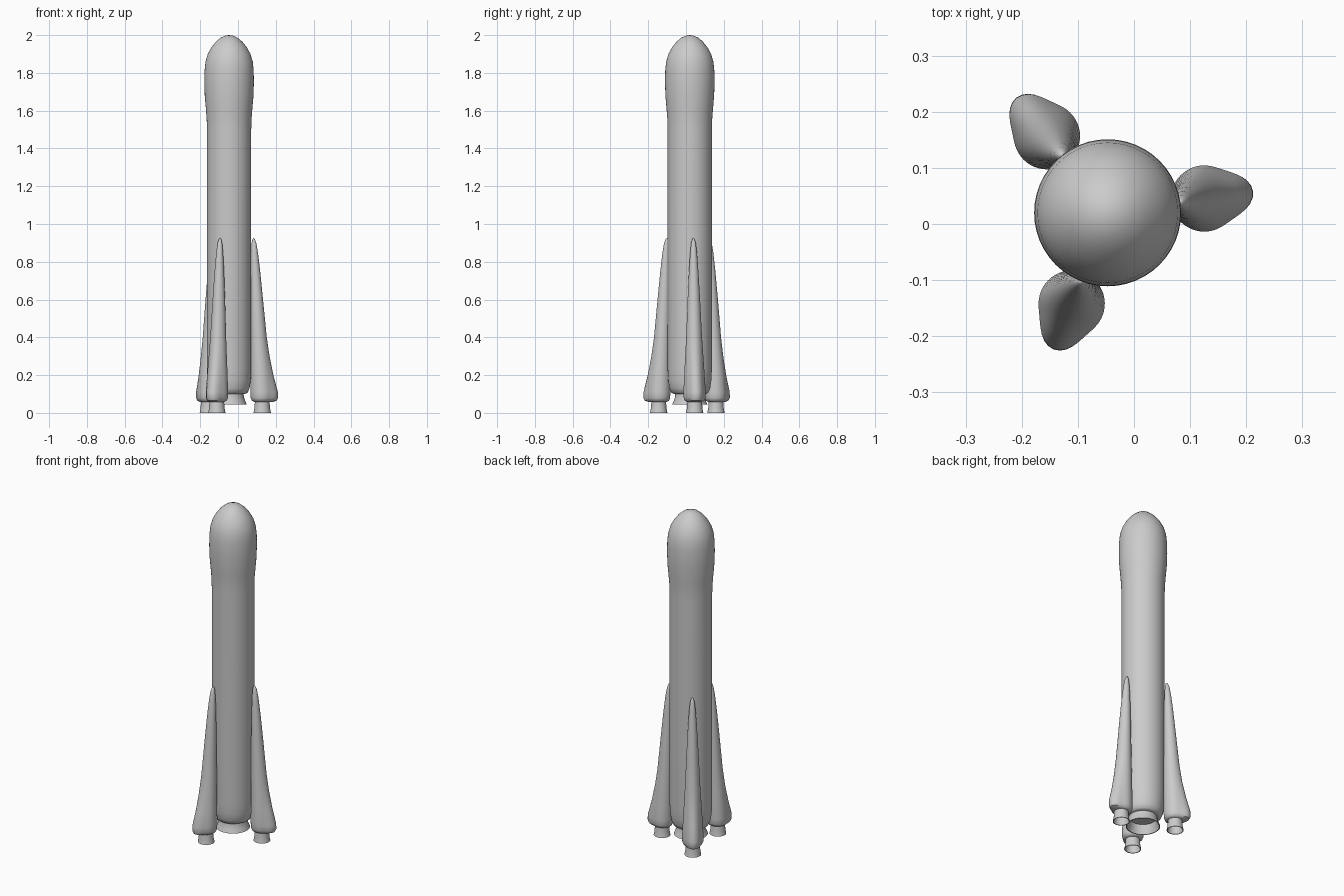
import bpy, math
from mathutils import Vector

if "Cube" in bpy.data.objects:
    bpy.data.objects.remove(bpy.data.objects["Cube"])

AXIS = Vector((-0.047, 0.02, 0))
SIDES = 48

grey = bpy.data.materials.new("light_grey")
grey.use_nodes = True
GREY = (0.6, 0.6, 0.6, 1)
grey.diffuse_color = GREY
grey.node_tree.nodes["Principled BSDF"].inputs["Base Color"].default_value = GREY


def loft(name, rings, location, turn=0.0):
    """Skin a stack of closed rings; a ring may shrink to a single point."""
    verts, faces = [], []
    for ring in rings:
        verts += ring
    for r in range(len(rings) - 1):
        for i in range(SIDES):
            j = (i + 1) % SIDES
            a, b = r * SIDES, (r + 1) * SIDES
            faces.append((a + i, a + j, b + j, b + i))
    mesh = bpy.data.meshes.new(name)
    mesh.from_pydata(verts, [], faces)
    mesh.materials.append(grey)
    obj = bpy.data.objects.new(name, mesh)
    bpy.context.collection.objects.link(obj)
    obj.location = location
    obj.rotation_euler.z = turn
    # merge the pole points and shade
    bpy.ops.object.select_all(action='DESELECT')
    obj.select_set(True)
    bpy.context.view_layer.objects.active = obj
    bpy.ops.object.mode_set(mode='EDIT')
    bpy.ops.mesh.select_all(action='SELECT')
    bpy.ops.mesh.remove_doubles(threshold=0.00001)
    bpy.ops.object.mode_set(mode='OBJECT')
    bpy.ops.object.shade_smooth_by_angle(angle=math.radians(40))
    return obj


def section(z, inner, width, fin=0.0):
    """Round section starting at x = inner, drawn out into a fin along +x."""
    ring = []
    for i in range(SIDES):
        a = math.tau * i / SIDES
        r = width + fin * max(0, math.cos(a)) ** 6
        ring.append((inner + width + r * math.cos(a), r * math.sin(a), z))
    return ring


def turned(profile, centre=0.0):
    return [section(z, centre - r, r) for r, z in profile]


# core stage with bulged nose fairing
loft("core_body", turned([
    (0, 0.1), (0.085, 0.1), (0.098, 0.107), (0.108, 0.13), (0.114, 0.17),
    (0.117, 0.23), (0.117, 1.5), (0.119, 1.56), (0.123, 1.61),
    (0.129, 1.68), (0.131, 1.75), (0.13, 1.81), (0.125, 1.86),
    (0.113, 1.9), (0.094, 1.935), (0.07, 1.965), (0.044, 1.987),
    (0.02, 1.997), (0, 2.0)]), AXIS)

# hollow core engine bell
loft("core_nozzle", turned([
    (0.076, 0.11), (0.078, 0.085), (0.084, 0.066), (0.093, 0.045),
    (0.088, 0.045), (0.078, 0.07), (0.072, 0.098), (0, 0.098)]), AXIS)

# three boosters, each with a fin that grows toward the base
BOOSTER = [  # height, inner edge, half width, fin length
    (0.058, 0.175, 0.0, 0), (0.058, 0.135, 0.04, 0.02),
    (0.065, 0.122, 0.052, 0.028), (0.08, 0.116, 0.058, 0.03),
    (0.11, 0.115, 0.059, 0.028), (0.2, 0.115, 0.054, 0.014),
    (0.3, 0.115, 0.048, 0.005), (0.4, 0.115, 0.042, 0.002),
    (0.6, 0.115, 0.033, 0), (0.75, 0.116, 0.025, 0),
    (0.85, 0.118, 0.018, 0), (0.9, 0.121, 0.012, 0),
    (0.92, 0.125, 0.006, 0), (0.926, 0.13, 0, 0)]
NOZZLE = [(0.038, 0.062), (0.04, 0.045), (0.041, 0.025), (0.046, 0),
          (0.042, 0), (0.037, 0.025), (0.035, 0.05), (0, 0.05)]

for k, place in enumerate(("left", "back", "front")):
    turn = math.radians(8.4 + 120 * k)
    loft(place + "_booster", [section(*row) for row in BOOSTER], AXIS, turn)
    loft(place + "_booster_nozzle", turned(NOZZLE, 0.177), AXIS, turn)
